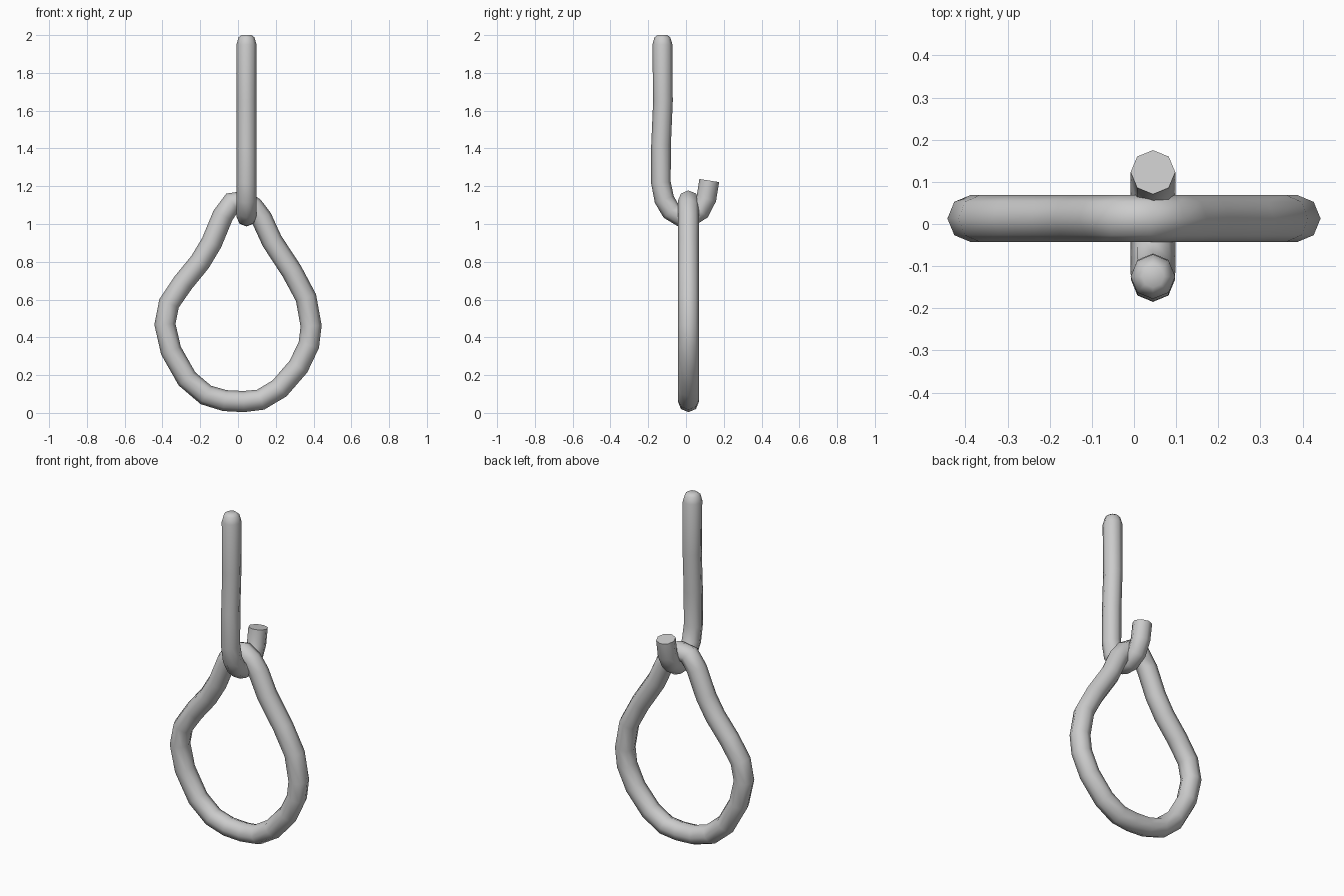
import bpy, bmesh, math
from mathutils import Vector

if "Cube" in bpy.data.objects:
    bpy.data.objects.remove(bpy.data.objects["Cube"])

SIDES = 8


def tube(name, path, across, closed=False):
    """Sweep an octagon along a planar path of (point, radius); across = plane normal."""
    bm = bmesh.new()
    n = len(path)
    across = Vector(across)
    rings = []
    for i, (p, r) in enumerate(path):
        a = path[(i - 1) % n if closed else max(i - 1, 0)][0]
        b = path[(i + 1) % n if closed else min(i + 1, n - 1)][0]
        side = (b - a).normalized().cross(across)
        ring = []
        for k in range(SIDES):
            t = 2 * math.pi * k / SIDES
            ring.append(bm.verts.new(p + r * (side * math.cos(t) + across * math.sin(t))))
        rings.append(ring)
    for i in range(n if closed else n - 1):
        r0, r1 = rings[i], rings[(i + 1) % n]
        for k in range(SIDES):
            j = (k + 1) % SIDES
            bm.faces.new((r0[k], r0[j], r1[j], r1[k]))
    if not closed:
        bm.faces.new(rings[0])
        bm.faces.new(rings[-1])
    bmesh.ops.recalc_face_normals(bm, faces=bm.faces)
    mesh = bpy.data.meshes.new(name)
    bm.to_mesh(mesh)
    bm.free()
    obj = bpy.data.objects.new(name, mesh)
    bpy.context.collection.objects.link(obj)
    bpy.ops.object.select_all(action='DESELECT')
    obj.select_set(True)
    bpy.context.view_layer.objects.active = obj
    bpy.ops.object.shade_smooth_by_angle(angle=math.radians(50))
    return obj


# Teardrop loop in the x-z plane
loop_xz = [(0.03, 0.06), (0.12, 0.07), (0.22, 0.13), (0.32, 0.245), (0.375, 0.36),
           (0.387, 0.46), (0.36, 0.61), (0.285, 0.75), (0.18, 0.91), (0.125, 1.03),
           (0.08, 1.09), (0.03, 1.123), (-0.03, 1.115), (-0.08, 1.045), (-0.14, 0.90),
           (-0.20, 0.80), (-0.29, 0.69), (-0.365, 0.58), (-0.387, 0.47), (-0.355, 0.33),
           (-0.27, 0.18), (-0.17, 0.095), (-0.07, 0.065)]
tube("teardrop_loop", [(Vector((x, 0.013, z)), 0.056) for x, z in loop_xz], (0, 1, 0), True)

# Long shank bending under the loop into a short open hook, in the y-z plane
hook_yzr = [(-0.125, 2.0, 0.026), (-0.125, 1.988, 0.042), (-0.125, 1.95, 0.053),
            (-0.122, 1.65, 0.052), (-0.132, 1.42, 0.052), (-0.133, 1.22, 0.052),
            (-0.115, 1.13, 0.053), (-0.08, 1.07, 0.053), (-0.03, 1.04, 0.053),
            (0.025, 1.038, 0.053), (0.075, 1.07, 0.053), (0.108, 1.135, 0.053),
            (0.123, 1.23, 0.053)]
tube("hook", [(Vector((0.045, y, z)), r) for y, z, r in hook_yzr], (1, 0, 0))
